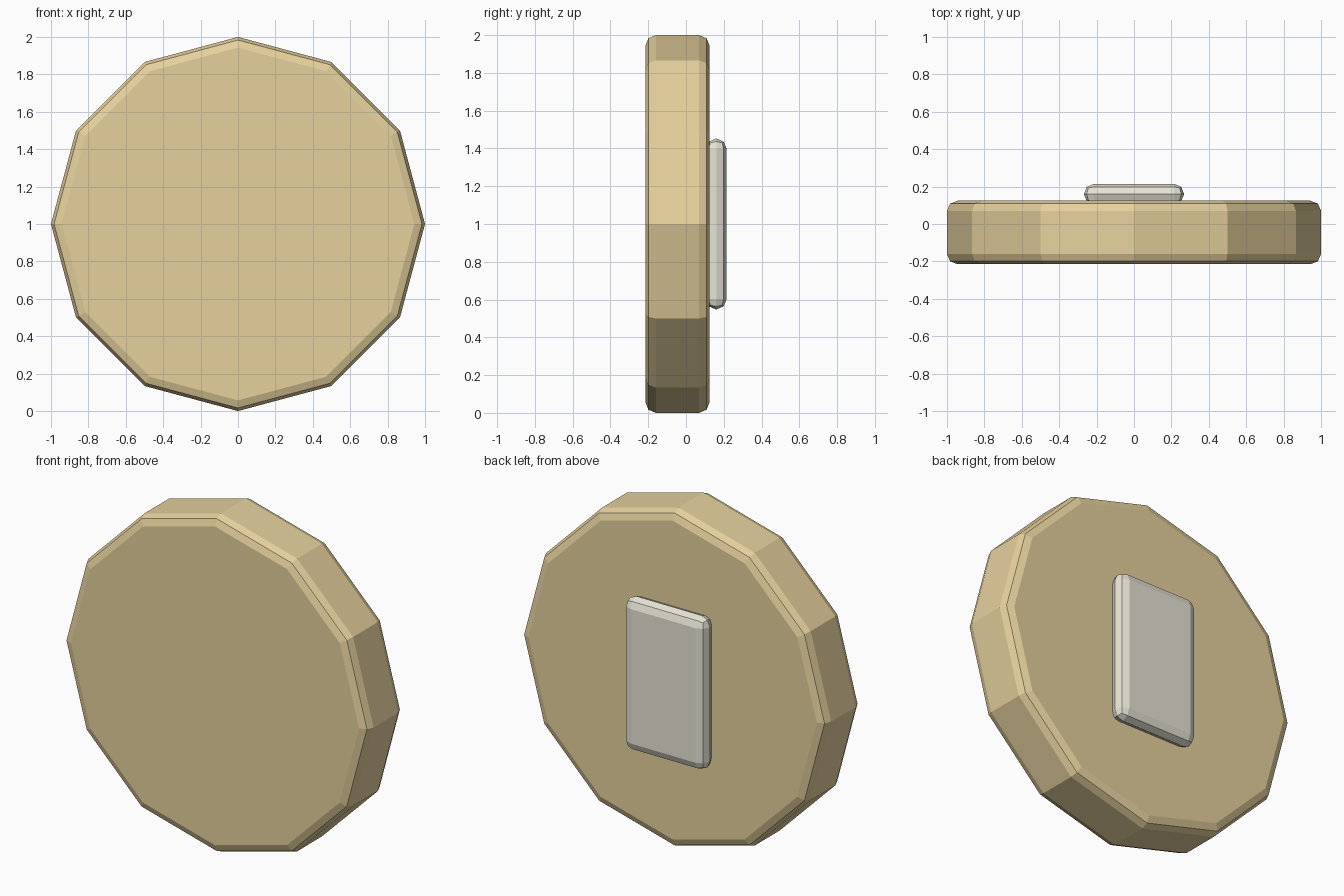
import bpy
from math import pi, radians

if "Cube" in bpy.data.objects:
    bpy.data.objects.remove(bpy.data.objects["Cube"])


def material(name, rgb):
    mat = bpy.data.materials.new(name)
    mat.diffuse_color = (*rgb, 1)
    mat.use_nodes = True
    mat.node_tree.nodes["Principled BSDF"].inputs["Base Color"].default_value = mat.diffuse_color
    return mat


def finish(name, mat, width):
    # Name the active part, round its sharp rims and colour it
    obj = bpy.context.object
    obj.name = name
    bpy.ops.object.transform_apply(location=False, rotation=True, scale=True)
    bevel = obj.modifiers.new("rim_bevel", 'BEVEL')
    bevel.width = width
    bevel.segments = 2
    bevel.limit_method = 'ANGLE'
    bevel.angle_limit = radians(40)
    obj.data.materials.append(mat)
    return obj


tan = material("tan", (0.79, 0.64, 0.34))
cream = material("cream", (0.80, 0.78, 0.67))

# Twelve-sided disc standing on edge, one corner pointing up
bpy.ops.mesh.primitive_cylinder_add(vertices=12, radius=1, depth=0.34,
                                    location=(0, -0.045, 1),
                                    rotation=(pi / 2, 0, 0))
finish("disc", tan, 0.055)

# Rounded plate set slightly into the back of the disc
bpy.ops.mesh.primitive_cube_add(size=1, location=(0, 0.16, 1))
bpy.context.object.scale = (0.536, 0.11, 0.905)
finish("back_plate", cream, 0.0545)
